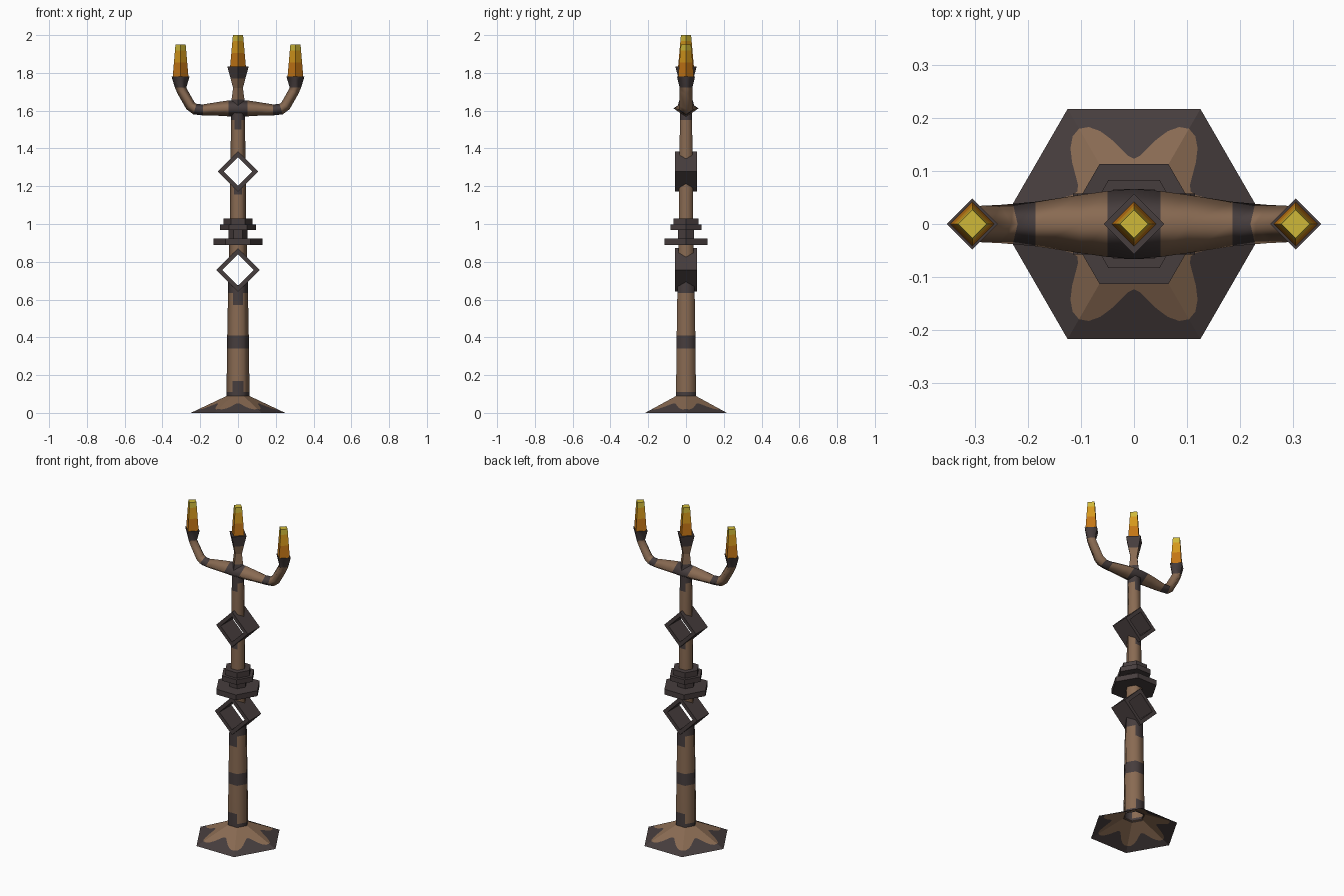
import bpy, bmesh, math
from mathutils import Vector

if "Cube" in bpy.data.objects:
    bpy.data.objects.remove(bpy.data.objects["Cube"])


def material(name, rgb):
    m = bpy.data.materials.new(name)
    m.diffuse_color = (*rgb, 1)
    m.use_nodes = True
    m.node_tree.nodes["Principled BSDF"].inputs["Base Color"].default_value = m.diffuse_color
    return m


MATS = [material("dark_iron", (0.062, 0.047, 0.047)),
        material("rust_brown", (0.25, 0.145, 0.085)),
        material("candle_orange", (0.55, 0.18, 0.008)),
        material("candle_amber", (0.66, 0.31, 0.012)),
        material("candle_yellow", (0.62, 0.48, 0.04))]
DARK, TAN, ORANGE, AMBER, YELLOW = range(5)


def loft(name, sections, rule, cap_start=False, cap_end=False, smooth=False, loop=False):
    """Skin closed sections of equal size; rule(centre, normal) picks the colour."""
    bm = bmesh.new()
    rows = [[bm.verts.new(p) for p in s] for s in sections]
    n = len(rows[0])
    pairs = list(zip(rows, rows[1:])) + ([(rows[-1], rows[0])] if loop else [])
    for a, b in pairs:
        for i in range(n):
            j = (i + 1) % n
            bm.faces.new((a[i], a[j], b[j], b[i]))
    if cap_start:
        bm.faces.new(rows[0][::-1])
    if cap_end:
        bm.faces.new(rows[-1])
    bmesh.ops.recalc_face_normals(bm, faces=bm.faces)
    bm.normal_update()
    for f in bm.faces:
        f.material_index = rule(f.calc_center_median(), f.normal)
        f.smooth = smooth
    me = bpy.data.meshes.new(name)
    bm.to_mesh(me)
    bm.free()
    for m in MATS:
        me.materials.append(m)
    ob = bpy.data.objects.new(name, me)
    bpy.context.collection.objects.link(ob)
    return ob


def ring(r, z, n=6, x=0.0):
    return [Vector((x + r * math.cos(math.tau * i / n), r * math.sin(math.tau * i / n), z))
            for i in range(n)]


def all_dark(c, n):
    return DARK


# Base: open hexagonal cone with a scalloped colour border
N, R0, R1, H = 72, 0.055, 0.25, 0.092


def base_ring(frac):
    pts = []
    for i in range(N):
        a = math.tau * i / N
        hexa = math.cos(math.pi / 6) / math.cos(a % (math.pi / 3) - math.pi / 6)
        t = frac if frac is not None else (0.165 + 0.042 * math.cos(6 * a)) / hexa
        t = min(t, 0.235) if frac is None else t
        pts.append((t * hexa * math.cos(a), t * hexa * math.sin(a), H * (R1 - t) / (R1 - R0)))
    return pts


base = loft("base", [base_ring(R1), base_ring(None), base_ring(R0)], lambda c, n: TAN)
for k, p in enumerate(base.data.polygons):
    p.material_index = DARK if k < N else TAN


# Pole: three hexagonal lengths whose ends meet the diamond frames in a V
def pole(name, levels, rings_dark, front_dark, v_start=None, v_end=None):
    secs = [ring(r, z) for z, r in levels]
    if v_start is not None:
        for p in secs[0]:
            p.z = v_start - abs(p.x)
    if v_end is not None:
        for p in secs[-1]:
            p.z = v_end + abs(p.x)

    def rule(c, n):
        spans = rings_dark + (front_dark if abs(n.y) > 0.95 else [])
        return DARK if any(a < c.z < b for a, b in spans) else TAN
    loft(name, secs, rule, smooth=True)


pole("lower_pole", [(0.085, 0.06), (0.11, 0.06), (0.17, 0.06), (0.34, 0.058), (0.41, 0.057),
                    (0.57, 0.054), (0.635, 0.053), (0.66, 0.052)],
     [(0.08, 0.11), (0.34, 0.41), (0.635, 0.75)], [(0.08, 0.17), (0.57, 0.64)], v_end=0.65)
pole("middle_pole", [(0.85, 0.047), (0.90, 0.047)], [], [], v_start=0.865)
pole("upper_pole", [(1.0, 0.043), (1.155, 0.042), (1.18, 0.041)],
     [], [(1.155, 1.25)], v_end=1.18)
pole("top_pole", [(1.36, 0.039), (1.50, 0.038), (1.55, 0.037), (1.62, 0.036)],
     [(1.55, 1.63)], [(1.50, 1.56)], v_start=1.38)

# Hollow diamond frames
for name, zc, ro, ri in (("lower_diamond", 0.757, 0.115, 0.084), ("upper_diamond", 1.278, 0.106, 0.076)):
    def diamond(r, y):
        return [(r, y, zc), (0, y, zc + r), (-r, y, zc), (0, y, zc - r)]
    d = 0.057
    loft(name, [diamond(ro, -d), diamond(ro, d), diamond(ri, d), diamond(ri, -d)],
         all_dark, loop=True)

# Stacked collars in the middle
for name, r, z0, z1 in (("wide_collar", 0.13, 0.89, 0.922), ("collar_neck", 0.05, 0.92, 0.968),
                        ("mid_collar", 0.096, 0.967, 0.997), ("top_collar", 0.076, 0.995, 1.03)):
    loft(name, [ring(r, z0), ring(r, z1)], all_dark, True, True)

# Arms: one swept diamond section, mirrored left and right, ending in cups
AX = 0.304
path = [(0, 1.612, 0, .046, .066), (0.05, 1.612, 0, .042, .062), (0.10, 1.61, 0, .037, .055),
        (0.185, 1.604, 0, .029, .042), (0.228, 1.608, 18, .029, .038), (0.252, 1.626, 50, .028, .036),
        (0.294, 1.70, 68, .028, .034), (AX, 1.722, 90, .03, .034), (AX, 1.782, 90, .048, .048)]


def arm_section(x, z, deg, h, hy, s):
    a = math.radians(deg)
    nx, nz = -math.sin(a) * h, math.cos(a) * h
    return [(s * (x + nx), 0, z + nz), (s * x, hy, z), (s * (x - nx), 0, z - nz), (s * x, -hy, z)]


def arm_rule(c, n):
    x = abs(c.x)
    return DARK if c.z > 1.715 or x < 0.05 or 0.185 < x < 0.228 else TAN


loft("arms", [arm_section(*p, -1) for p in path[:0:-1]] + [arm_section(*p, 1) for p in path],
     arm_rule, True, True, smooth=True)
for p in bpy.data.objects["arms"].data.polygons:
    if abs(p.normal.z) > 0.99:
        p.use_smooth = False

# Centre stem with its cup
loft("centre_stem", [ring(r, z, 4) for z, r in ((1.62, .046), (1.66, .034), (1.72, .026),
                                                (1.77, .039), (1.835, .057))],
     lambda c, n: DARK if c.z > 1.77 or c.z < 1.65 else TAN, True, True)

# Candles: tapered, banded from orange to yellow
for name, x, z0, z1 in (("left_candle", -AX, 1.775, 1.95), ("centre_candle", 0, 1.83, 2.0),
                        ("right_candle", AX, 1.775, 1.95)):
    def candle_rule(c, n):
        t = (c.z - z0) / (z1 - z0)
        return ORANGE if t < 0.45 else AMBER if t < 0.82 else YELLOW
    loft(name, [ring(0.042 - 0.015 * t, z0 + t * (z1 - z0), 4, x) for t in (0, 0.45, 0.82, 1)],
         candle_rule, True, True)
